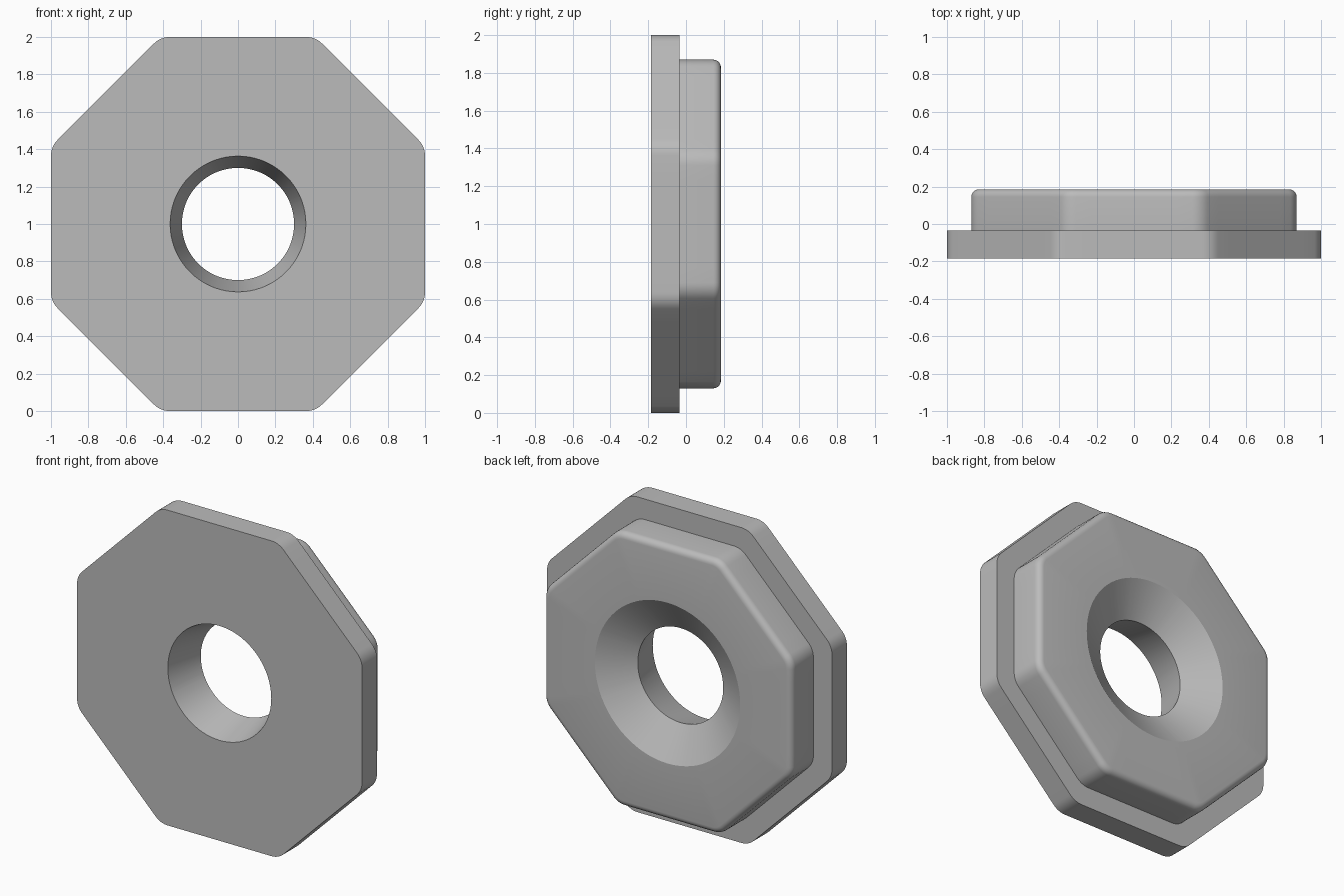
import bpy
import bmesh
from math import sin, cos, tan, pi, atan2, radians

cube = bpy.data.objects.get("Cube")
if cube:
    bpy.data.objects.remove(cube)

CENTRE_Z = 1.0
FRONT, STEP, BACK = -0.185, -0.035, 0.185
FLANGE, BODY = 1.0, 0.87      # distance from centre to the flat sides
CORNER, EDGE = 0.12, 0.04     # corner fillet and back edge rounding
FLAT_STEPS, CORNER_STEPS, EDGE_STEPS = 8, 6, 5

grey = bpy.data.materials.new("plain grey")
colour = (0.5, 0.5, 0.5, 1)
grey.diffuse_color = colour
grey.use_nodes = True
grey.node_tree.nodes["Principled BSDF"].inputs["Base Color"].default_value = colour


def octagon(apothem, fillet):
    """Octagon outline with rounded corners, as (x, z) points."""
    points = []
    half = (apothem - fillet) * tan(pi / 8)
    for side in range(8):
        a = side * pi / 4
        for i in range(FLAT_STEPS):
            t = half * (2 * i / FLAT_STEPS - 1)
            points.append((apothem * cos(a) - t * sin(a), apothem * sin(a) + t * cos(a)))
        cx = (apothem - fillet) * cos(a) - half * sin(a)
        cz = (apothem - fillet) * sin(a) + half * cos(a)
        for i in range(CORNER_STEPS):
            b = a + pi / 4 * i / CORNER_STEPS
            points.append((cx + fillet * cos(b), cz + fillet * sin(b)))
    return points


def circle(radius):
    """Circle with one point in line with each octagon point."""
    angles = [atan2(z, x) for x, z in octagon(FLANGE, CORNER)]
    return [(radius * cos(a), radius * sin(a)) for a in angles]


# Cross-sections from the front hole, around the outside and back through the bore
sections = [
    (circle(0.363), FRONT),
    (octagon(FLANGE, CORNER), FRONT),
    (octagon(FLANGE, CORNER), STEP),
    (octagon(BODY, CORNER), STEP),
]
for i in range(EDGE_STEPS + 1):
    a = pi / 2 * i / EDGE_STEPS
    inset = EDGE * (1 - cos(a))
    sections.append((octagon(BODY - inset, CORNER - inset), BACK - EDGE + EDGE * sin(a)))
sections += [(circle(0.51), BACK), (circle(0.30), 0.055)]

# Stepped octagonal plate with a countersunk bore
bm = bmesh.new()
rings = [[bm.verts.new((x, y, z + CENTRE_Z)) for x, z in pts] for pts, y in sections]
for ring, following in zip(rings, rings[1:] + rings[:1]):
    n = len(ring)
    for i in range(n):
        j = (i + 1) % n
        bm.faces.new((ring[i], ring[j], following[j], following[i]))
bmesh.ops.recalc_face_normals(bm, faces=bm.faces)

mesh = bpy.data.meshes.new("octagonal_flanged_plate")
bm.to_mesh(mesh)
bm.free()
mesh.materials.append(grey)
plate = bpy.data.objects.new("octagonal_flanged_plate", mesh)
bpy.context.collection.objects.link(plate)

bpy.ops.object.select_all(action="DESELECT")
plate.select_set(True)
bpy.context.view_layer.objects.active = plate
bpy.ops.object.shade_smooth_by_angle(angle=radians(30))
